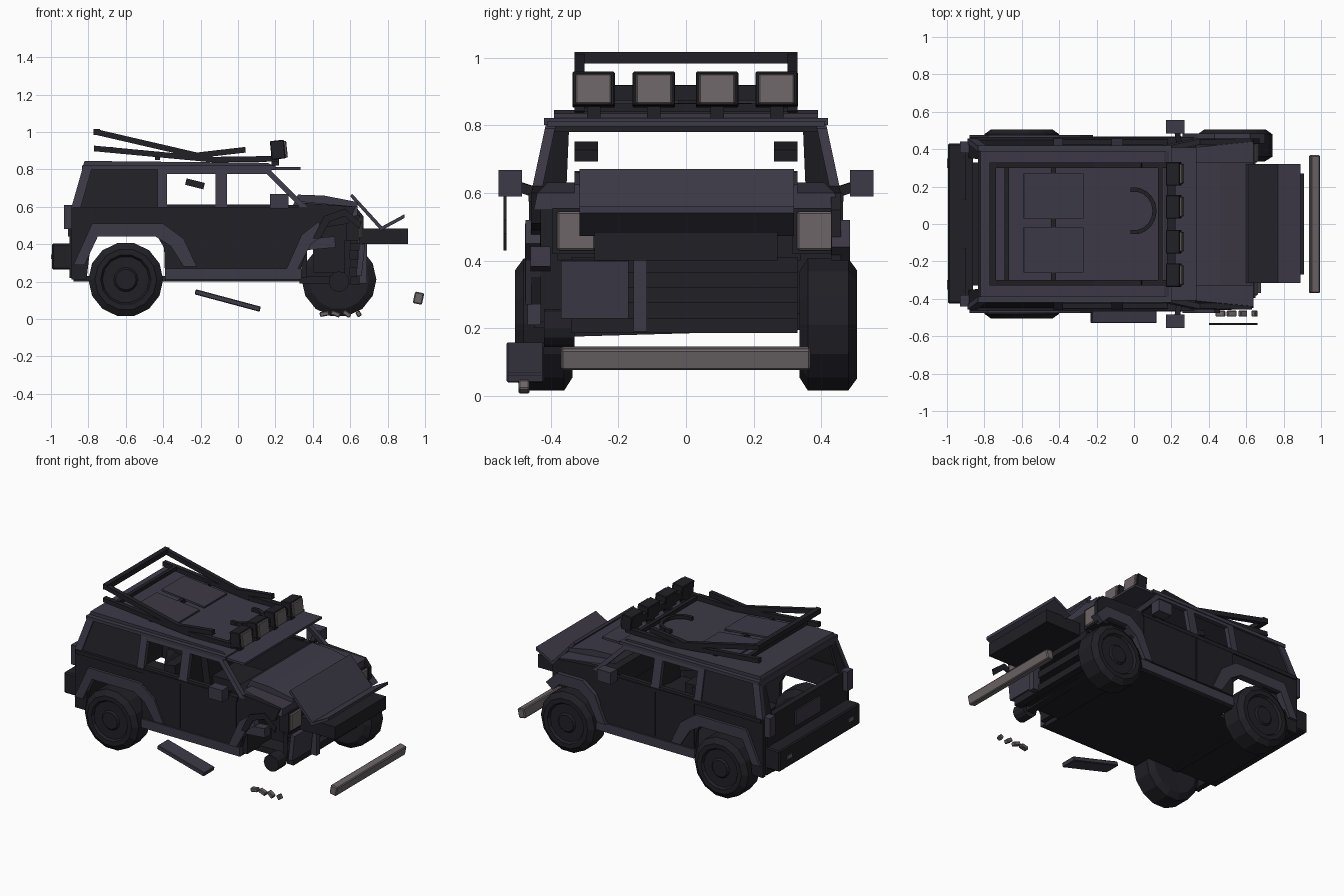
import bpy, bmesh, math
from mathutils import Vector, Matrix

def material(name, c):
    m = bpy.data.materials.new(name)
    m.diffuse_color = (*c, 1)
    return m

BODY = material("dark_paint", (0.045, 0.041, 0.061))
DARK = material("rubber", (0.015, 0.014, 0.019))
PALE = material("bare_metal", (0.15, 0.13, 0.135))

def finish(name, bm, mat):
    bmesh.ops.recalc_face_normals(bm, faces=bm.faces)
    me = bpy.data.meshes.new(name)
    bm.to_mesh(me)
    bm.free()
    me.materials.append(mat)
    ob = bpy.data.objects.new(name, me)
    bpy.context.collection.objects.link(ob)
    return ob

def loft(name, a, b, mat=BODY):
    """closed solid between two matching outlines"""
    bm = bmesh.new()
    va, vb = [bm.verts.new(p) for p in a], [bm.verts.new(p) for p in b]
    bm.faces.new(va)
    bm.faces.new(vb[::-1])
    n = len(va)
    for i in range(n):
        bm.faces.new((va[i], vb[i], vb[(i + 1) % n], va[(i + 1) % n]))
    return finish(name, bm, mat)

def prism(name, pts, y0, y1, mat=BODY):
    return loft(name, [(x, y0, z) for x, z in pts], [(x, y1, z) for x, z in pts], mat)

def box(name, x, y, z, mat=BODY, tilt=0, bevel=0):
    bm = bmesh.new()
    c = Vector([(r[0] + r[1]) / 2 for r in (x, y, z)])
    s = [r[1] - r[0] for r in (x, y, z)]
    bmesh.ops.create_cube(bm, size=1, matrix=Matrix.Translation(c) @ Matrix.Rotation(math.radians(tilt), 4, 'Y') @ Matrix.Diagonal((*s, 1)))
    if bevel:
        bmesh.ops.bevel(bm, geom=bm.edges[:], offset=bevel, segments=1, affect='EDGES')
    return finish(name, bm, mat)

def bar(name, p, q, t=0.03, mat=DARK):
    p, q = Vector(p), Vector(q)
    d = q - p
    bm = bmesh.new()
    m = Matrix.Translation((p + q) / 2) @ d.to_track_quat('Z', 'Y').to_matrix().to_4x4()
    bmesh.ops.create_cube(bm, size=1, matrix=m @ Matrix.Diagonal((t, t, d.length, 1)))
    return finish(name, bm, mat)

def cyl(name, x, z, y0, y1, r, mat=DARK, n=12):
    ring = lambda y: [(x + r * math.cos(2 * math.pi * i / n), y, z + r * math.sin(2 * math.pi * i / n)) for i in range(n)]
    return loft(name, ring(y0), ring(y1), mat)

def width(z):
    """half width of the body side, leaning in above the belt line"""
    return 0.458 if z <= 0.6 else 0.455 - (z - 0.6) * 0.2

def side_panel(name, pts, s, mat=BODY, t=0.03, out=0):
    loft(name, [(x, s * (width(z) + out), z) for x, z in pts],
         [(x, s * (width(z) + out - t), z) for x, z in pts], mat)

def strip(name, outer, inner, y0, y1, mat=BODY):
    return prism(name, outer + inner[::-1], y0, y1, mat)

# wheels: revolved tyre and rim profile (radius, distance outward)
def wheel(name, x, z, s):
    prof = [(0, 0.34), (0.16, 0.335), (0.2, 0.36), (0.2, 0.48), (0.165, 0.505),
            (0.135, 0.505), (0.125, 0.49), (0.065, 0.49), (0.055, 0.5), (0, 0.5)]
    bm = bmesh.new()
    vs = [bm.verts.new((x + r, s * y, z)) for r, y in prof]
    es = [bm.edges.new((a, b)) for a, b in zip(vs, vs[1:])]
    bmesh.ops.spin(bm, geom=vs + es, cent=(x, 0, z), axis=(0, 1, 0), angle=2 * math.pi, steps=14)
    bmesh.ops.remove_doubles(bm, verts=bm.verts, dist=1e-4)
    finish(name, bm, DARK)

for s in (-1, 1):
    wheel("rear_wheel", -0.6, 0.211, s)
wheel("front_wheel", 0.54, 0.211, 1)
bar("rear_axle", (-0.6, -0.36, 0.22), (-0.6, 0.36, 0.22), 0.05)
bar("front_axle", (0.54, -0.34, 0.2), (0.54, 0.36, 0.22), 0.05)
cyl("bare_hub", 0.54, 0.2, -0.42, -0.33, 0.055)

# floor and body sides
box("floor", (-0.39, 0.33), (-0.45, 0.45), (0.2, 0.23), DARK)
box("rear_floor", (-0.88, -0.39), (-0.33, 0.33), (0.2, 0.23), DARK)
box("front_floor", (0.33, 0.62), (-0.3, 0.33), (0.19, 0.23), DARK)
rear = [(-0.89, 0.6), (-0.89, 0.21), (-0.81, 0.21), (-0.79, 0.38), (-0.76, 0.44), (-0.43, 0.44), (-0.395, 0.38), (-0.39, 0.22)]
whole = [(0.32, 0.22), (0.37, 0.38), (0.44, 0.44), (0.62, 0.44), (0.67, 0.4), (0.67, 0.55), (0.63, 0.6)]
torn = [(0.32, 0.22), (0.38, 0.4), (0.46, 0.49), (0.59, 0.51), (0.63, 0.6)]
for s, front in ((1, whole), (-1, torn)):
    side_panel("body_side", rear + front + [(0.36, 0.62), (0.32, 0.6)], s, DARK)
    box("sill", (-0.39, 0.34), sorted((s * 0.43, s * 0.468)), (0.21, 0.27))
    for x0, x1 in ((-0.385, -0.105), (-0.095, 0.31)):
        side_panel("door_skin", [(x0, 0.28), (x1, 0.28), (x1, 0.585), (x0, 0.585)], s, DARK, 0.01, 0.006)
    side_panel("belt_strip", [(-0.88, 0.575), (0.32, 0.575), (0.32, 0.6), (-0.88, 0.6)], s, DARK, 0.02, 0.008)
    # cabin pillars and window frames
    side_panel("rear_pillar", [(-0.89, 0.6), (-0.84, 0.6), (-0.78, 0.81), (-0.83, 0.81)], s)
    side_panel("quarter_window", [(-0.85, 0.6), (-0.42, 0.6), (-0.42, 0.8), (-0.79, 0.8)], s, DARK, 0.01, -0.01)
    for x0, x1 in ((-0.43, -0.38), (-0.12, -0.06)):
        side_panel("door_pillar", [(x0, 0.6), (x1, 0.6), (x1, 0.81), (x0, 0.81)], s)
    side_panel("windscreen_pillar", [(0.33, 0.6), (0.37, 0.6), (0.16, 0.81), (0.12, 0.81)], s)
    for x0, x1 in ((-0.38, -0.12), (-0.06, 0.18)):
        side_panel("window_rail", [(x0, 0.775), (x1, 0.775), (x1, 0.81), (x0, 0.81)], s)
        side_panel("window_sill", [(x0, 0.59), (x1, 0.59), (x1, 0.612), (x0, 0.612)], s, DARK)
    # slanted posts beside the open rear window
    loft("rear_window_post", [(-0.89, s * 0.45, 0.58), (-0.89, s * 0.355, 0.58), (-0.825, s * 0.345, 0.81), (-0.825, s * 0.41, 0.81)],
         [(-0.87, s * 0.45, 0.58), (-0.87, s * 0.355, 0.58), (-0.805, s * 0.345, 0.81), (-0.805, s * 0.41, 0.81)], DARK)
    # rear wheel arch flare
    strip("rear_flare", [(-0.88, 0.29), (-0.78, 0.51), (-0.4, 0.51), (-0.29, 0.43), (-0.22, 0.28)],
          [(-0.82, 0.29), (-0.75, 0.44), (-0.44, 0.44), (-0.36, 0.39), (-0.29, 0.28)], s * 0.43, s * 0.476)
    # mirrors, tail lamps, headlamps, headrests and seats
    box("mirror", (0.17, 0.27), sorted((s * 0.485, s * 0.555)), (0.59, 0.668))
    bar("mirror_arm", (0.24, s * 0.44, 0.6), (0.23, s * 0.5, 0.62), 0.03)
    box("tail_lamp", (-0.93, -0.88), sorted((s * 0.38, s * 0.44)), (0.48, 0.61))
    box("bumper_lamp", (-1.0, -0.98), sorted((s * 0.3, s * 0.35)), (0.32, 0.345), PALE)
    box("headrest", (-0.28, -0.18), sorted((s * 0.26, s * 0.33)), (0.705, 0.74), DARK, 14)
    box("seat_base", (-0.25, 0.05), sorted((s * 0.06, s * 0.3)), (0.3, 0.4), DARK)
    box("seat_back", (-0.32, -0.24), sorted((s * 0.03, s * 0.3)), (0.32, 0.59), DARK, -8)

# front flares: whole on the far side, broken on the near side
outer = [(0.26, 0.27), (0.34, 0.45), (0.43, 0.52), (0.62, 0.52), (0.7, 0.44)]
inner = [(0.32, 0.27), (0.39, 0.4), (0.46, 0.45), (0.6, 0.45), (0.65, 0.4)]
strip("front_flare", outer, inner, 0.43, 0.485)
strip("broken_flare", outer[:3], inner[:3], -0.43, -0.475)
strip("loose_flare", [(0.4, 0.43), (0.46, 0.55), (0.57, 0.59), (0.66, 0.52)],
      [(0.44, 0.43), (0.49, 0.52), (0.57, 0.55), (0.65, 0.48)], -0.53, -0.54, DARK)
box("fender_scrap", (0.36, 0.52), (-0.46, -0.4), (0.375, 0.435), BODY, -5)

# roof, header, tailgate and rear bumper
prism("roof", [(-0.82, 0.845), (-0.83, 0.815), (0.2, 0.815), (0.16, 0.835)], -0.39, 0.39)
box("roof_gutter", (-0.835, 0.2), (-0.42, 0.42), (0.8, 0.822))
box("roof_visor", (0.15, 0.335), (-0.41, 0.41), (0.797, 0.812))
box("windscreen_header", (0.12, 0.17), (-0.4, 0.4), (0.78, 0.81), DARK)
box("tailgate", (-0.9, -0.86), (-0.43, 0.43), (0.22, 0.6), DARK)
box("tailgate_plate", (-0.91, -0.89), (-0.13, 0.13), (0.44, 0.54))
box("rear_header", (-0.835, -0.78), (-0.4, 0.4), (0.78, 0.81))
box("rear_bumper", (-0.995, -0.885), (-0.425, 0.43), (0.265, 0.405), DARK, 0, 0.008)

# engine bay, dashboard and crumpled bonnet
box("dashboard", (0.24, 0.36), (-0.42, 0.42), (0.48, 0.61), DARK)
box("firewall", (0.34, 0.37), (-0.43, 0.43), (0.22, 0.6), DARK)
box("engine", (0.4, 0.58), (-0.22, 0.22), (0.25, 0.52), DARK)
loft("fender_deck", [(0.33, -0.41, 0.63), (0.33, 0.41, 0.63), (0.64, 0.44, 0.6), (0.64, -0.44, 0.6)],
     [(0.33, -0.44, 0.56), (0.33, 0.44, 0.56), (0.64, 0.45, 0.55), (0.64, -0.45, 0.55)])
prism("bonnet", [(0.29, 0.6), (0.32, 0.665), (0.46, 0.66), (0.64, 0.625), (0.64, 0.58)], -0.33, 0.33)
strip("crumpled_bonnet", [(0.61, 0.67), (0.77, 0.495), (0.89, 0.56)],
      [(0.6, 0.655), (0.765, 0.472), (0.89, 0.54)], -0.315, 0.32)
box("crushed_nose", (0.65, 0.91), (-0.27, 0.27), (0.4, 0.485), DARK)
box("grille_frame", (0.6, 0.64), (-0.38, 0.34), (0.4, 0.58), DARK)
for z in (0.2, 0.29, 0.38):
    box("radiator_slat", (0.6, 0.65), (-0.34, 0.33), (z - 0.015, z + 0.03), DARK)
box("radiator", (0.57, 0.6), (-0.33, 0.33), (0.2, 0.42), DARK)
box("grille_panel", (0.64, 0.67), (-0.37, -0.17), (0.23, 0.4), BODY, 6)
box("grille_post", (0.64, 0.69), (-0.155, -0.115), (0.19, 0.4))
for y in (-0.325, 0.385):
    box("headlamp_housing", (0.58, 0.65), (y - 0.07, y + 0.07), (0.42, 0.555), DARK)
    box("headlamp", (0.64, 0.662), (y - 0.057, y + 0.057), (0.43, 0.545), PALE, 0, 0.006)

# roof rack bent upwards at the back
def lower_z(x):
    return 0.852 + max(0, -0.13 - x) * 0.1
for y in (-0.315, 0.315):
    upper = [(-0.76, y, 1.0), (-0.22, y, 0.875), (0.04, y, 0.905)]
    lower = [(-0.77, y, 0.912), (-0.13, y, 0.852), (0.22, y, 0.857)]
    for path in (upper, lower):
        for p, q in zip(path, path[1:]):
            bar("rack_rail", p, q)
bar("rack_end_rail", (-0.755, -0.33, 1.0), (-0.755, 0.33, 1.0), 0.034)
for x in (-0.68, -0.43, 0.14):
    z = lower_z(x) - (0.02 if x == -0.43 else 0)
    bar("rack_crossbar", (x, -0.31, z), (x, 0.31, z), 0.025)
for y in (-0.14, 0.15):
    box("rack_plate", (-0.59, -0.27), (y - 0.12, y + 0.12), (0.866, 0.878), BODY, 5.5)

# bent hoop lying on the roof
hoop = [(0.11 * math.cos(a), 0.07 + 0.115 * math.sin(a), 0.855) for a in [math.radians(-100 + 20 * i) for i in range(11)]]
for p, q in zip(hoop, hoop[1:]):
    bar("roof_hoop", p, q, 0.022)

# four roof lamps on a bar
bar("lamp_bar", (0.2, -0.31, 0.895), (0.2, 0.31, 0.895), 0.045)
for y in (-0.273, -0.095, 0.092, 0.268):
    box("roof_lamp", (0.175, 0.25), (y - 0.063, y + 0.063), (0.855, 0.955), DARK, -6, 0.004)
    box("roof_lamp_lens", (0.245, 0.262), (y - 0.053, y + 0.053), (0.862, 0.952), PALE, -6, 0.004)
    bar("lamp_foot", (0.2, y, 0.82), (0.2, y, 0.87), 0.04)

# loose parts on the ground
box("fallen_front_bumper", (0.94, 0.99), (-0.37, 0.368), (0.08, 0.143), PALE, 12, 0.006)
box("fallen_side_step", (-0.235, 0.125), (-0.53, -0.42), (0.085, 0.113), BODY, 15, 0.004)
for i, (x, w) in enumerate(((0.462, 0.05), (0.522, 0.05), (0.582, 0.045), (0.645, 0.03))):
    box("debris", (x - w / 2, x + w / 2), (-0.495, -0.463), (0.015, 0.04), PALE, (-10, 20, 35, 60)[i], 0.004)
